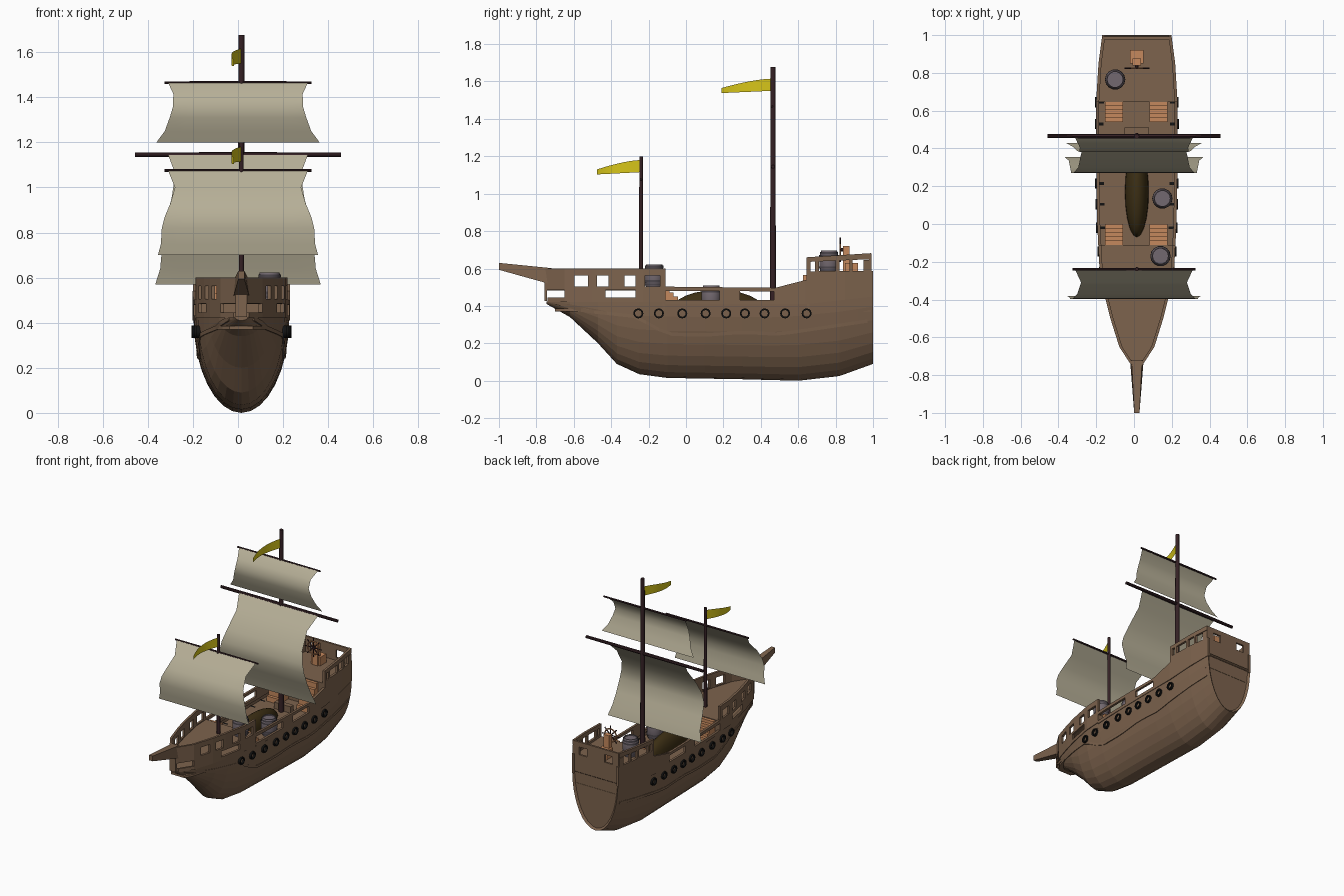
import bpy, bmesh, math
from mathutils import Vector, Matrix

if "Cube" in bpy.data.objects:
    bpy.data.objects.remove(bpy.data.objects["Cube"])

CX = 0.015  # hull centre line


def mat(name, r, g, b):
    m = bpy.data.materials.new(name)
    m.diffuse_color = (r, g, b, 1)
    m.use_nodes = True
    m.node_tree.nodes["Principled BSDF"].inputs["Base Color"].default_value = m.diffuse_color
    return m


WOOD = mat("hull_brown", 0.205, 0.125, 0.075)
DARK = mat("mast_dark", 0.035, 0.015, 0.018)
SAIL = mat("sail_cloth", 0.47, 0.43, 0.31)
FLAG = mat("flag_yellow", 0.68, 0.56, 0.01)
ORANGE = mat("stair_orange", 0.56, 0.25, 0.11)
BOAT = mat("boat_olive", 0.045, 0.028, 0.007)
GREY = mat("barrel_grey", 0.17, 0.14, 0.16)
HOOP = mat("hoop_grey", 0.07, 0.06, 0.07)
BLACK = mat("cannon_black", 0.006, 0.006, 0.006)


def finish(name, bm, material, smooth=False, normals=True):
    if normals:
        bmesh.ops.recalc_face_normals(bm, faces=bm.faces)
    me = bpy.data.meshes.new(name)
    bm.to_mesh(me)
    bm.free()
    ob = bpy.data.objects.new(name, me)
    bpy.context.collection.objects.link(ob)
    me.materials.append(material)
    if smooth:
        bpy.ops.object.select_all(action='DESELECT')
        ob.select_set(True)
        bpy.context.view_layer.objects.active = ob
        bpy.ops.object.shade_smooth_by_angle(angle=math.radians(40))
    return ob


def loft(bm, rings, closed=True, caps=True):
    vs = [[bm.verts.new(p) for p in r] for r in rings]
    n = len(vs[0])
    for a, b in zip(vs, vs[1:]):
        for i in range(n if closed else n - 1):
            j = (i + 1) % n
            bm.faces.new((a[i], a[j], b[j], b[i]))
    if caps:
        return bm.faces.new(vs[0]), bm.faces.new(vs[-1])


def box(bm, x0, x1, y0, y1, z0, z1):
    loft(bm, [[(x0, y0, z), (x1, y0, z), (x1, y1, z), (x0, y1, z)] for z in (z0, z1)])


def lathe(name, prof, loc, axis, material, seg=12, cap=True):
    bm = bmesh.new()
    q = Vector((0, 0, 1)).rotation_difference(Vector(axis))
    rings = [[Vector(loc) + q @ Vector((r * math.cos(2 * math.pi * i / seg),
              r * math.sin(2 * math.pi * i / seg), z)) for i in range(seg)] for r, z in prof]
    loft(bm, rings, caps=cap)
    return finish(name, bm, material, True)


def lerp(table, y):
    for (a, u), (b, v) in zip(table, table[1:]):
        if y <= b:
            return u + (v - u) * max(0, (y - a)) / (b - a)
    return table[-1][1]


OUT = [(-0.755, .022), (-0.65, .09), (-0.5, .137), (-0.4, .162), (-0.23, .195),
       (0, .207), (.3, .212), (.64, .213), (.85, .20), (1, .18)]
KEEL = [(-0.745, .41), (-0.62, .34), (-0.47, .2), (-0.37, .09), (-0.25, .035), (-0.1, .015),
        (.3, .008), (.6, 0), (.82, .025), (1, .09)]
TOP = [(-0.75, .425), (.5, .42), (1, .47)]


def W(y):
    return lerp(OUT, y)


def half(y, z):
    k, t = lerp(KEEL, y), lerp(TOP, y)
    u = min(1, max(0, (t - z) / (t - k)))
    return W(y) * math.sqrt(1 - u * u)


# hull shell with rounded sections and inset transom
bm = bmesh.new()
rings = []
for y in [k[0] for k in KEEL[:6]] + [.1, .3, .45, .6, .72, .82, .92, 1]:
    k, t = lerp(KEEL, y), lerp(TOP, y)
    rings.append([(CX + W(y) * math.sin(a), y, t - (t - k) * math.cos(a))
                  for a in [math.pi * (i / 16 - .5) for i in range(17)]])
ends = loft(bm, rings, closed=False)
bmesh.ops.recalc_face_normals(bm, faces=bm.faces)
bmesh.ops.inset_individual(bm, faces=[ends[1]], thickness=.014, depth=-.012)
finish("hull", bm, WOOD, normals=False)

# raised plank line along both sides of the hull
WALE = [(-0.7, .41), (-0.55, .365), (-0.27, .335), (-0.1, .24), (.1, .235), (.3, .25), (.5, .24), (.97, .31)]
bm = bmesh.new()
for s in (-1, 1):
    rows = []
    for i in range(25):
        y = -0.7 + 1.67 * i / 24
        z = lerp(WALE, y)
        rows.append([(CX + s * (half(y, z + dz) + d), y, z + dz)
                     for dz, d in ((0, -.01), (0, .004), (.018, .002), (.018, -.01))])
    loft(bm, rows)
finish("hull_wale", bm, WOOD)


def stops(y0, y1):
    return [y0] + [p[0] for p in OUT if y0 < p[0] < y1] + [y1]


# decks follow the hull outline
def deck(name, y0, y1, z):
    bm = bmesh.new()
    loft(bm, [[(CX - W(y) + .006, y, z - .015), (CX + W(y) - .006, y, z - .015),
               (CX + W(y) - .006, y, z), (CX - W(y) + .006, y, z)] for y in stops(y0, y1)])
    finish(name, bm, WOOD)


deck("main_deck", -0.7, .99, .385)
deck("fore_deck", -0.75, -.11, .497)
deck("stern_deck", .645, .99, .57)


# bulwarks: list of (y0, y1, bottom0, bottom1, top0, top1), mirrored
def walls(bm, parts):
    for y0, y1, b0, b1, t0, t1 in parts:
        for s in (-1, 1):
            rows = []
            for y in stops(y0, y1):
                f = (y - y0) / (y1 - y0)
                b, t = b0 + (b1 - b0) * f, t0 + (t1 - t0) * f
                xo, xi = CX + s * (W(y) + .003), CX + s * (W(y) - .013)
                rows.append([(xo, y, b), (xi, y, b), (xi, y, t), (xo, y, t)])
            loft(bm, rows)


def posts(spans, z0, z1):
    return [(a, b, z0, z0, z1, z1) for a, b in spans]


bm = bmesh.new()
walls(bm, [(-.74, -.11, .42, .42, .445, .445), (-.755, -.11, .485, .485, .505, .505),
           (-.755, -.11, .563, .563, .6, .6)])
walls(bm, posts([(-.65, -.43), (-.27, -.11)], .445, .485))
walls(bm, posts([(-.755, -.595), (-.525, -.475), (-.415, -.33), (-.27, -.22), (-.14, -.11)], .505, .563))
box(bm, CX - .025, CX + .025, -.757, -.742, .425, .6)
finish("forecastle_bulwark", bm, WOOD)

bm = bmesh.new()
walls(bm, [(-.11, .47, .41, .41, .432, .432), (-.11, .47, .48, .478, .503, .497),
           (.47, .645, .41, .41, .495, .54)])
walls(bm, posts([(.18, .29)], .43, .485))
finish("midship_rail", bm, WOOD)

bm = bmesh.new()
walls(bm, [(.645, 1, .41, .45, .585, .588), (.645, .99, .635, .65, .66, .682)])
walls(bm, posts([(.645, .665), (.69, .71), (.80, .82), (.875, .89), (.95, .99)], .58, .645))
box(bm, CX - .18, CX + .18, .978, .992, .46, .59)
box(bm, CX - .18, CX + .18, .978, .992, .645, .68)
for a, b in ((-.18, -.13), (-.07, .07), (.13, .18)):
    box(bm, CX + a, CX + b, .978, .992, .58, .65)
finish("stern_bulwark", bm, WOOD)

bm = bmesh.new()
box(bm, CX - .2, CX + .2, -.125, -.112, .38, .49)
box(bm, CX - .21, CX + .21, .646, .66, .38, .565)
finish("bulkheads", bm, WOOD)

# bowsprit
bm = bmesh.new()
loft(bm, [[(CX - wb, y, z0), (CX + wb, y, z0), (CX + wt, y, z1), (CX - wt, y, z1)]
          for y, wb, wt, z0, z1 in ((-.72, .036, .028, .515, .602), (-1, .014, .014, .593, .63))])
finish("bowsprit", bm, WOOD)

# cannon muzzles along both sides
for s in (-1, 1):
    for y in (-.255, -.145, -.02, .105, .215, .315, .42, .53, .645):
        lathe("cannon", [(.027, -.035), (.027, .012), (.018, .012), (.018, -.01), (.001, -.01)],
              (CX + s * half(y, .36), y, .36), (s, 0, 0), BLACK)

# masts and yards
lathe("main_mast", [(.017, .38), (.013, 1.677)], (CX, .465, 0), (0, 0, 1), DARK, 10)
lathe("fore_mast", [(.012, .49), (.010, 1.2)], (CX, -.24, 0), (0, 0, 1), DARK, 10)
for name, y, z, l, r in (("main_yard", .465, 1.145, .458, .012), ("top_yard", .46, 1.465, .325, .007),
                         ("fore_yard", -.24, 1.075, .325, .007)):
    lathe(name, [(r * .85, -l), (r, 0), (r * .85, l)], (0, y, z), (1, 0, 0), DARK, 8)
bm = bmesh.new()
box(bm, CX - .065, CX + .065, .475, .51, .385, .43)
finish("mast_step", bm, WOOD)


# sails: rows of (y, z, half width)
def sail(name, rows):
    bm = bmesh.new()
    loft(bm, [[(w * (i / 4 - 1), y, z) for i in range(9)] for y, z, w in rows], closed=False, caps=False)
    finish(name, bm, SAIL, True)


sail("main_sail", [(.455, 1.145, .31), (.38, 1.06, .278), (.3, .95, .295), (.272, .87, .318), (.27, .81, .332),
                   (.3, .72, .338), (.335, .64, .345), (.355, .57, .367)])
sail("top_sail", [(.455, 1.465, .31), (.405, 1.415, .287), (.382, 1.36, .288), (.388, 1.31, .303),
                  (.41, 1.25, .325), (.43, 1.2, .362)])
sail("fore_sail", [(-.245, 1.075, .31), (-.31, 1.0, .28), (-.37, .93, .30), (-.394, .87, .325),
                   (-.398, .82, .338), (-.388, .75, .342), (-.38, .7, .355)])


# pennants, waving a little sideways
def pennant(name, y0, z0, length):
    bm = bmesh.new()
    rows = []
    for i in range(9):
        t = i / 8
        x = CX - .045 * math.sin(t * math.pi * .75)
        top, bot = z0 + .065 - .05 * t ** 1.5, z0 - .012 * t
        rows.append([(x, y0 - length * t, bot), (x, y0 - length * t, top)])
    loft(bm, rows, closed=False, caps=False)
    finish(name, bm, FLAG, True)


pennant("main_pennant", .455, 1.55, .265)
pennant("fore_pennant", -.245, 1.115, .23)

# stairs to both raised decks
for x in (-.105, .13):
    for name, ya, yb, z in (("fore_stairs", 0, -.11, .492), ("stern_stairs", .54, .646, .565)):
        bm = bmesh.new()
        for i in range(5):
            a = ya + (yb - ya) * i / 5
            box(bm, x - .048, x + .048, min(a, yb), max(a, yb), .38, .385 + (z - .385) * (i + 1) / 5)
        finish(name, bm, ORANGE)

# upturned rowing boat
bm = bmesh.new()
bmesh.ops.create_uvsphere(bm, u_segments=20, v_segments=12, radius=1)
bmesh.ops.bisect_plane(bm, geom=bm.verts[:] + bm.edges[:] + bm.faces[:], plane_co=(0, 0, 0),
                       plane_no=(0, 0, -1), clear_outer=True)
bmesh.ops.transform(bm, matrix=Matrix.Translation((CX, .17, .385)) @ Matrix.Diagonal((.063, .24, .1, 1)), verts=bm.verts)
finish("rowing_boat", bm, BOAT, True)

# barrels with hoops and rim
for x, y, z in ((-.1, .765, .57), (.14, -.17, .497), (.15, .135, .383)):
    lathe("barrel", [(.044, 0), (.052, .035), (.054, .065), (.052, .095), (.044, .125), (.04, .125), (.04, .117)],
          (x, y, z), (0, 0, 1), GREY, 14)
    for h, r in ((.018, .05), (.095, .0545), (.035, .0545), (.112, .05)):
        lathe("barrel_hoop", [(r, h - .006), (r, h + .006)], (x, y, z), (0, 0, 1), HOOP, 14, False)

# helm stand and steering wheel
bm = bmesh.new()
box(bm, CX - .036, CX + .036, .85, .92, .57, .63)
box(bm, CX - .022, CX + .022, .84, .875, .57, .72)
finish("helm_stand", bm, ORANGE)
bpy.ops.mesh.primitive_torus_add(location=(CX, .825, .7), rotation=(math.pi / 2, 0, 0), major_radius=.045,
                                 minor_radius=.005, major_segments=20, minor_segments=6)
wheel = bpy.context.object
wheel.name = "wheel_rim"
wheel.data.materials.append(ORANGE)
for i in range(4):
    a = math.pi * i / 4
    lathe("wheel_spoke", [(.004, -.066), (.004, .066)], (CX, .825, .7), (math.sin(a), 0, math.cos(a)), DARK, 6)
lathe("wheel_axle", [(.009, -.02), (.009, .01)], (CX, .83, .7), (0, -1, 0), DARK, 8)
